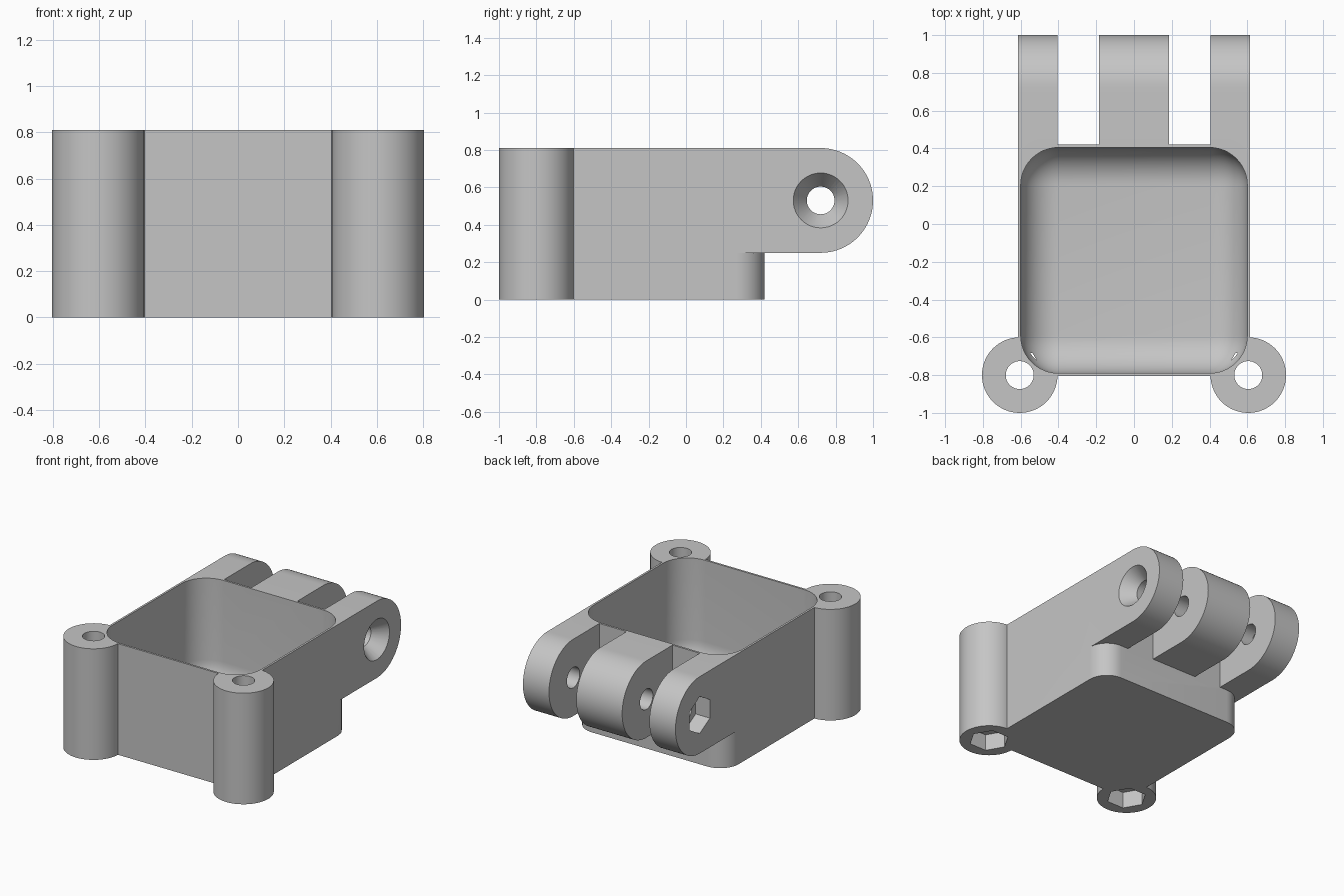
import bpy, bmesh, math
from mathutils import Matrix, Vector

old = bpy.data.objects.get("Cube")
if old:
    bpy.data.objects.remove(old)

grey = bpy.data.materials.new("plain grey")
grey.use_nodes = True
colour = (0.56, 0.56, 0.56, 1)
grey.diffuse_color = colour
grey.node_tree.nodes["Principled BSDF"].inputs["Base Color"].default_value = colour

HEIGHT = 0.81
HALF_W, FRONT, BACK = 0.615, -0.805, 0.42
WALL = 0.015
POST_X, POST_Y, POST_R = 0.605, -0.8, 0.2
PIN_Y, PIN_Z, LUG_R = 0.72, 0.53, 0.28
HOLE_R, HEX_R = 0.074, 0.135


def finish(name, bm):
    bmesh.ops.recalc_face_normals(bm, faces=bm.faces)
    mesh = bpy.data.meshes.new(name)
    bm.to_mesh(mesh)
    bm.free()
    mesh.materials.append(grey)
    obj = bpy.data.objects.new(name, mesh)
    bpy.context.collection.objects.link(obj)
    return obj


def prism(name, points, shift):
    """Extrude a closed outline of 3D points along a vector."""
    bm = bmesh.new()
    face = bm.faces.new([bm.verts.new(p) for p in points])
    out = bmesh.ops.extrude_face_region(bm, geom=[face])
    moved = [v for v in out["geom"] if isinstance(v, bmesh.types.BMVert)]
    bmesh.ops.translate(bm, verts=moved, vec=shift)
    return finish(name, bm)


def rod(name, start, end, r1, r2=None, sides=64):
    """Cylinder, cone or hexagon between two points."""
    a, b = Vector(start), Vector(end)
    turn = Matrix.Rotation(math.pi / 2, 4, 'Y') if abs(b.x - a.x) > 0.001 else Matrix()
    bm = bmesh.new()
    bmesh.ops.create_cone(bm, cap_ends=True, segments=sides, radius1=r1,
                          radius2=r1 if r2 is None else r2, depth=(b - a).length,
                          matrix=Matrix.Translation((a + b) / 2) @ turn
                          @ Matrix.Rotation(math.pi / 2, 4, 'Z'))
    return finish(name, bm)


def arc(cx, cy, r, a0, a1, n):
    return [(cx + r * math.cos(math.radians(a0 + (a1 - a0) * i / n)),
             cy + r * math.sin(math.radians(a0 + (a1 - a0) * i / n))) for i in range(n + 1)]


def combine(target, tool, mode):
    mod = target.modifiers.new(mode.lower(), 'BOOLEAN')
    mod.operation, mod.solver, mod.object = mode, 'EXACT', tool
    bpy.ops.object.select_all(action='DESELECT')
    bpy.context.view_layer.objects.active = target
    target.select_set(True)
    bpy.ops.object.modifier_apply(modifier=mod.name)
    bpy.data.objects.remove(tool)


# Box shell with rounded back corners
r = 0.15
outline = [(-HALF_W, FRONT), (HALF_W, FRONT)]
outline += arc(HALF_W - r, BACK - r, r, 0, 90, 12) + arc(r - HALF_W, BACK - r, r, 90, 180, 12)
body = prism("hinged_box", [(x, y, 0) for x, y in outline], (0, 0, HEIGHT))

# Hinge lugs
side = [(0, PIN_Z - LUG_R)] + arc(PIN_Y, PIN_Z, LUG_R, -90, 90, 40) + [(0, HEIGHT)]
for x0, x1 in ((-HALF_W, -0.405), (-0.185, 0.185), (0.405, HALF_W)):
    lug = prism("hinge_lug", [(x0, y, z) for y, z in side], (x1 - x0, 0, 0))
    combine(body, lug, 'UNION')

# Screw posts
for s in (-1, 1):
    x = s * POST_X
    combine(body, rod("screw_post", (x, POST_Y, 0), (x, POST_Y, HEIGHT), POST_R), 'UNION')

# Cavity with rounded corners and floor
bm = bmesh.new()
bmesh.ops.create_cube(bm, size=1)
low = Vector((WALL - HALF_W, FRONT + WALL, WALL))
high = Vector((HALF_W - WALL, BACK - WALL, 1.3))
for v in bm.verts:
    v.co = [low[i] if v.co[i] < 0 else high[i] for i in range(3)]
bmesh.ops.bevel(bm, geom=bm.edges[:], offset=0.2, segments=12, profile=0.5, affect='EDGES')
combine(body, finish("cavity_cutter", bm), 'DIFFERENCE')

# Post holes with hexagonal nut pockets underneath
for s in (-1, 1):
    x = s * POST_X
    combine(body, rod("hole_cutter", (x, POST_Y, -0.1), (x, POST_Y, 1), HOLE_R, sides=48), 'DIFFERENCE')
    bm = bmesh.new()
    bmesh.ops.create_cone(bm, cap_ends=True, segments=6, radius1=HEX_R, radius2=HEX_R, depth=0.24,
                          matrix=Matrix.Translation((x, POST_Y, 0)) @ Matrix.Rotation(math.pi / 6, 4, 'Z'))
    combine(body, finish("nut_cutter", bm), 'DIFFERENCE')

# Hinge pin hole, countersink on one side and nut pocket on the other
combine(body, rod("pin_cutter", (-1, PIN_Y, PIN_Z), (1, PIN_Y, PIN_Z), HOLE_R, sides=48), 'DIFFERENCE')
combine(body, rod("countersink_cutter", (0.515, PIN_Y, PIN_Z), (0.625, PIN_Y, PIN_Z),
                  HOLE_R - 0.001, 0.154, sides=48), 'DIFFERENCE')
pocket = prism("nut_cutter", [(-0.7, y, z) for y, z in arc(PIN_Y, PIN_Z, HEX_R, 30, 330, 5)], (0.2, 0, 0))
combine(body, pocket, 'DIFFERENCE')

body.select_set(True)
bpy.context.view_layer.objects.active = body
bpy.ops.object.shade_smooth_by_angle(angle=math.radians(30))
